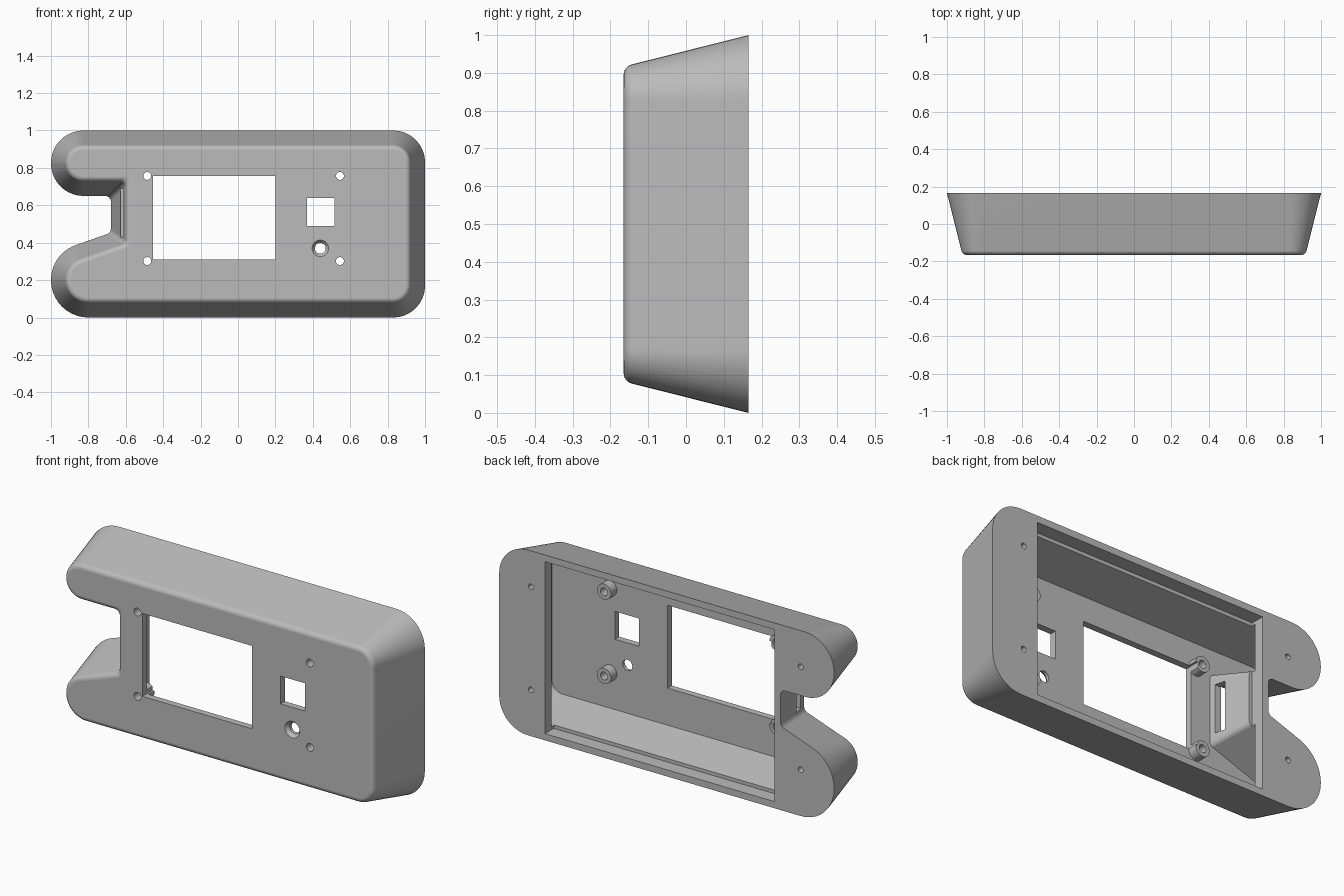
import bpy, bmesh, math
from mathutils import Vector, Matrix

if "Cube" in bpy.data.objects:
    bpy.data.objects.remove(bpy.data.objects["Cube"], do_unlink=True)

grey = bpy.data.materials.new("plain_grey")
grey.use_nodes = True
grey.diffuse_color = (0.5, 0.5, 0.5, 1)
grey.node_tree.nodes["Principled BSDF"].inputs["Base Color"].default_value = (0.5, 0.5, 0.5, 1)

BACK, FRONT = 0.165, -0.165
DRAFT = 0.252          # inward lean of the walls per unit of depth
WALL = 0.036
LIP = 0.055

# Back outline in (x, z), counter-clockwise: corner and its radius
OUTLINE = [
    (-1, 0, 0.2), (1, 0, 0.17), (1, 1, 0.17), (-1, 1, 0.174), (-1, 0.65, 0.174),
    (-0.68, 0.65, 0.03), (-0.68, 0.453, 0.03), (-1, 0.341, 0.197),
]


def rounded_outline(inset, steps=10):
    """Outline moved inward by inset, with its corners rounded."""
    pts = [Vector(c[:2]) for c in OUTLINE]
    n, moved = len(pts), []
    for i, p in enumerate(pts):
        a, b = (p - pts[i - 1]).normalized(), (pts[(i + 1) % n] - p).normalized()
        na, nb = Vector((-a.y, a.x)), Vector((-b.y, b.x))
        moved.append((p + (na + nb) * inset / (1 + na.dot(nb)), na, nb, a.cross(b)))
    out = []
    for (p, na, nb, turn), corner in zip(moved, OUTLINE):
        convex = turn > 0
        r = max(corner[2] - inset, 0.01) if convex else corner[2]
        side = 1 if convex else -1
        centre = p + side * (na + nb) * r / (1 + na.dot(nb))
        start = -side * na
        sweep = side * math.acos(max(-1, min(1, na.dot(nb))))
        for k in range(steps + 1):
            out.append(centre + r * (Matrix.Rotation(sweep * k / steps, 2) @ start))
    return out


def finish(name, bm):
    bmesh.ops.recalc_face_normals(bm, faces=bm.faces)
    me = bpy.data.meshes.new(name)
    bm.to_mesh(me)
    bm.free()
    me.materials.append(grey)
    ob = bpy.data.objects.new(name, me)
    bpy.context.collection.objects.link(ob)
    return ob


def loft(name, rings):
    """Closed solid through (y, inset) rings of the outline."""
    bm = bmesh.new()
    loops = [[bm.verts.new((p.x, y, p.y)) for p in rounded_outline(d)] for y, d in rings]
    for a, b in zip(loops, loops[1:]):
        for i in range(len(a)):
            j = (i + 1) % len(a)
            bm.faces.new((a[i], a[j], b[j], b[i]))
    bm.faces.new(loops[0])
    bm.faces.new(loops[-1])
    return finish(name, bm)


def box(name, x0, x1, y0, y1, z0, z1):
    bm = bmesh.new()
    bmesh.ops.create_cube(bm, size=1)
    bmesh.ops.scale(bm, vec=(x1 - x0, y1 - y0, z1 - z0), verts=bm.verts)
    bmesh.ops.translate(bm, vec=((x0 + x1) / 2, (y0 + y1) / 2, (z0 + z1) / 2), verts=bm.verts)
    return finish(name, bm)


def cylinder(name, x, z, y0, y1, r0, r1=None):
    bm = bmesh.new()
    bmesh.ops.create_cone(bm, cap_ends=True, segments=32, radius1=r0,
                          radius2=r0 if r1 is None else r1, depth=y1 - y0)
    bmesh.ops.rotate(bm, matrix=Matrix.Rotation(-math.pi / 2, 3, 'X'), verts=bm.verts)
    bmesh.ops.translate(bm, vec=(x, (y0 + y1) / 2, z), verts=bm.verts)
    return finish(name, bm)


def cut(target, cutter):
    bpy.context.view_layer.objects.active = target
    mod = target.modifiers.new("cut", 'BOOLEAN')
    mod.operation, mod.solver, mod.object = 'DIFFERENCE', 'EXACT', cutter
    bpy.ops.object.modifier_apply(modifier=mod.name)
    bpy.data.objects.remove(cutter, do_unlink=True)


def smooth(ob):
    bpy.ops.object.select_all(action='DESELECT')
    ob.select_set(True)
    bpy.context.view_layer.objects.active = ob
    bpy.ops.object.shade_smooth_by_angle(angle=math.radians(30))
    ob.modifiers.new("weighted_normals", 'WEIGHTED_NORMAL').keep_sharp = True


# Outer shell: leaning walls and a rounded front edge
R, lean = 0.028, math.atan(DRAFT)
rings = [(BACK, 0)]
for k in range(9):
    a = lean + (math.pi / 2 - lean) * k / 8
    rings.append((FRONT + R - R * math.sin(a), 0.105 - R * math.cos(a)))
housing = loft("housing", rings)

# Hollow inside, leaving end lips at the back
inner_front, lip_y = FRONT + WALL, BACK - LIP
cut(housing, loft("hollow", [(y, WALL + DRAFT * (BACK - y)) for y in (lip_y, inner_front)]))
cut(housing, box("back_opening", -0.645, 0.726, lip_y - 0.02, 0.3, 0.036, 0.964))

# Front panel openings
cut(housing, box("screen_window", -0.455, 0.2, -0.3, -0.08, 0.31, 0.757))
cut(housing, box("square_window", 0.37, 0.515, -0.3, -0.08, 0.49, 0.64))
cut(housing, cylinder("button_hole", 0.44, 0.37, -0.3, -0.08, 0.029))
cut(housing, cylinder("button_countersink", 0.44, 0.37, -0.167, -0.145, 0.046, 0.028))

# Slot through the notch wall
cut(housing, box("notch_slot", -0.72, -0.56, -0.1, -0.045, 0.43, 0.69))

# Screw holes in the back lips
for x in (-0.8, 0.81):
    for z in (0.25, 0.806):
        cut(housing, cylinder("lip_hole", x, z, lip_y - 0.03, 0.3, 0.015))

# Hollow bosses behind the four front holes
for x in (-0.485, 0.545):
    for z in (0.302, 0.757):
        cut(housing, cylinder("front_hole", x, z, -0.3, -0.08, 0.021))
        boss = cylinder("screw_boss", x, z, inner_front - 0.004, inner_front + 0.05, 0.042)
        cut(boss, cylinder("boss_hole", x, z, -0.3, 0.1, 0.021))
        if x < 0:   # trim where the boss meets the screen window
            cut(boss, box("boss_trim", -0.455, 0.2, -0.3, 0.1, 0.31, 0.757))
        smooth(boss)

smooth(housing)
